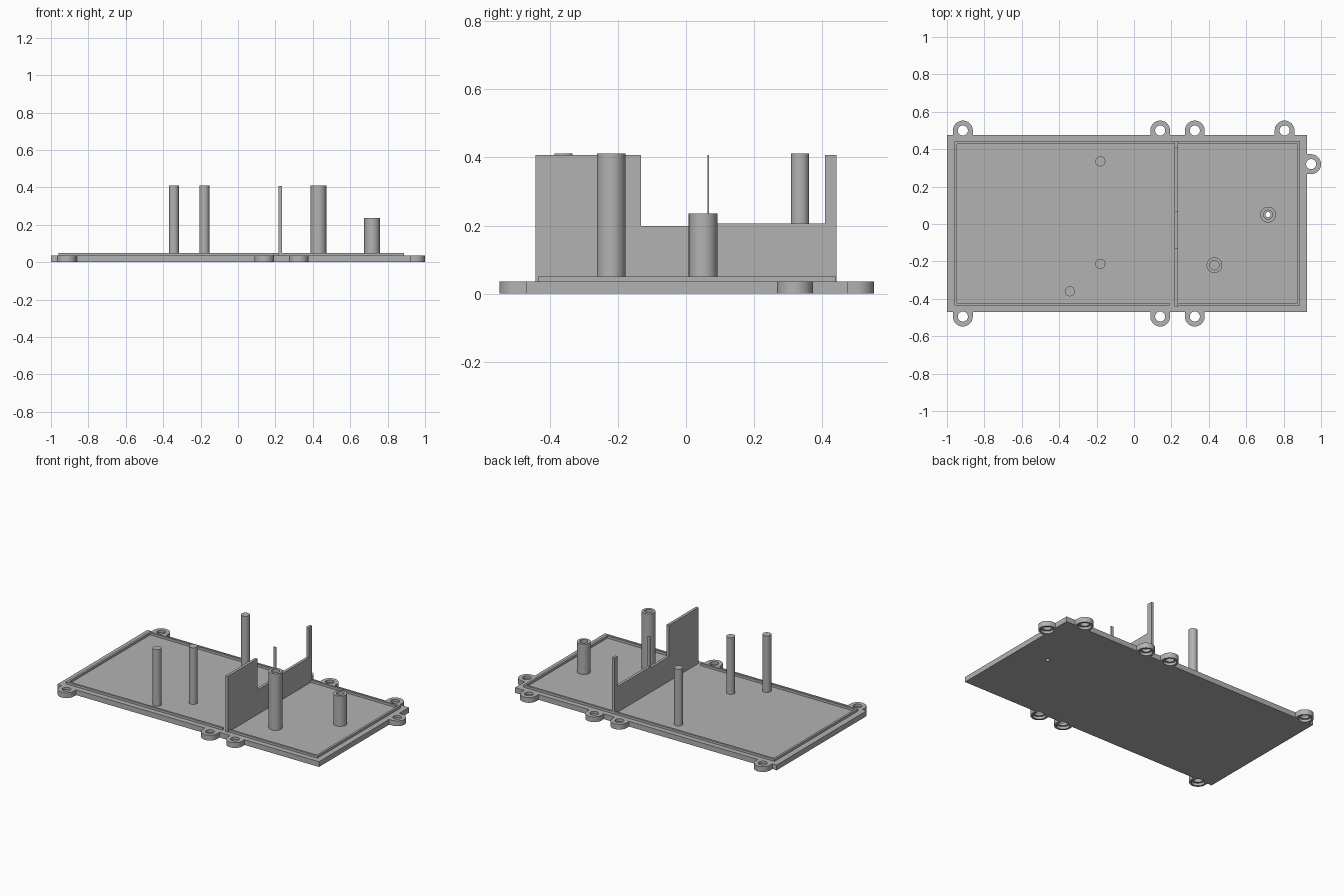
import bpy
import bmesh
from math import cos, sin, pi
from mathutils import Matrix

if "Cube" in bpy.data.objects:
    bpy.data.objects.remove(bpy.data.objects["Cube"], do_unlink=True)

grey = bpy.data.materials.new("plain_grey")
grey.use_nodes = True
grey.diffuse_color = (0.45, 0.45, 0.45, 1)
grey.node_tree.nodes["Principled BSDF"].inputs["Base Color"].default_value = grey.diffuse_color
parts = []


def circle(x, y, r, n=32):
    return [(x + r * cos(2 * pi * i / n), y + r * sin(2 * pi * i / n)) for i in range(n)]


def rect(x0, y0, x1, y1):
    return [(x0, y0), (x1, y0), (x1, y1), (x0, y1)]


def slab(name, loops, z0, z1, matrix=None):
    """Extrude an outline with holes from z0 to z1."""
    bm = bmesh.new()
    edges = []
    for loop in loops:
        vs = [bm.verts.new((x, y, z0)) for x, y in loop]
        edges += [bm.edges.new((a, b)) for a, b in zip(vs, vs[1:] + vs[:1])]
    bmesh.ops.triangle_fill(bm, edges=edges, use_beauty=True, normal=(0, 0, 1))
    ext = bmesh.ops.extrude_face_region(bm, geom=bm.faces[:], use_keep_orig=True)
    top = [v for v in ext["geom"] if isinstance(v, bmesh.types.BMVert)]
    bmesh.ops.translate(bm, verts=top, vec=(0, 0, z1 - z0))
    bmesh.ops.recalc_face_normals(bm, faces=bm.faces)
    if matrix:
        bm.transform(matrix)
    mesh = bpy.data.meshes.new(name)
    bm.to_mesh(mesh)
    bm.free()
    mesh.materials.append(grey)
    ob = bpy.data.objects.new(name, mesh)
    bpy.context.collection.objects.link(ob)
    parts.append(ob)


# Base outline with screw lugs around the rim
LEFT, RIGHT, FRONT, BACK = -1.0, 0.925, -0.47, 0.475
LUG_R = 0.053
TOP = 0.035
front_lugs = [(x, -0.495) for x in (-0.915, 0.14, 0.325)]
side_lugs = [(0.947, 0.32)]
back_lugs = [(x, 0.5) for x in (0.805, 0.325, 0.14, -0.915)]


def lug_path(x, y, angle, gap):
    arc = [(x + LUG_R * cos(angle + pi * (i / 16 - 0.5)),
            y + LUG_R * sin(angle + pi * (i / 16 - 0.5))) for i in range(17)]
    dx, dy = gap * cos(angle), gap * sin(angle)
    foot = lambda p: (p[0] - dx, p[1] - dy)
    return [foot(arc[0])] + arc + [foot(arc[-1])]


outline = [(LEFT, FRONT)]
for x, y in front_lugs:
    outline += lug_path(x, y, -pi / 2, FRONT - y)
outline.append((RIGHT, FRONT))
for x, y in side_lugs:
    outline += lug_path(x, y, 0, x - RIGHT)
outline.append((RIGHT, BACK))
for x, y in back_lugs:
    outline += lug_path(x, y, pi / 2, y - BACK)
outline.append((LEFT, BACK))

# Base plate: wide screw recesses below, narrow holes above
lugs = front_lugs + side_lugs + back_lugs
short_tube, tall_tube = (0.717, 0.05), (0.43, -0.22)
bore = circle(*short_tube, 0.014)
for name, r, z0, z1 in (("base_lower", 0.04, 0, 0.017), ("base_upper", 0.027, 0.017, TOP)):
    slab(name, [outline, bore] + [circle(x, y, r) for x, y in lugs], z0, z1)

# Locating lip, with a small gap in front of the divider
LIP = [(-0.96, -0.435), (0.19, -0.435), (0.19, -0.422), (-0.946, -0.422),
       (-0.946, 0.428), (0.874, 0.428), (0.874, -0.422), (0.226, -0.422),
       (0.226, -0.435), (0.888, -0.435), (0.888, 0.441), (-0.96, 0.441)]
slab("rim_lip", [LIP], TOP, 0.05)

# Stepped divider wall, drawn in y-z and stood up along x
wall = [(-0.442, TOP), (0.442, TOP), (0.442, 0.407), (0.408, 0.407), (0.408, 0.206),
        (0.067, 0.206), (0.067, 0.407), (0.063, 0.407), (0.063, 0.198),
        (-0.132, 0.198), (-0.132, 0.407), (-0.442, 0.407)]
stand_up = Matrix(((0, 0, 1, 0), (1, 0, 0, 0), (0, 1, 0, 0), (0, 0, 0, 1)))
slab("divider_wall", [wall], 0.217, 0.235, stand_up)

# Solid support posts
for i, (x, y) in enumerate([(-0.18, 0.335), (-0.18, -0.213), (-0.343, -0.36)]):
    slab(f"support_post_{i + 1}", [circle(x, y, 0.027, 20)], TOP, 0.411)

# Hollow screw tubes
slab("short_tube_lower", [circle(*short_tube, 0.042), bore], TOP, 0.19)
slab("short_tube_upper", [circle(*short_tube, 0.042), circle(*short_tube, 0.024)], 0.19, 0.236)
slab("tall_tube_lower", [circle(*tall_tube, 0.042)], TOP, 0.3)
slab("tall_tube_upper", [circle(*tall_tube, 0.042), circle(*tall_tube, 0.025)], 0.3, 0.411)

# Smooth round walls, keep corners crisp
bpy.ops.object.select_all(action="DESELECT")
for ob in parts:
    ob.select_set(True)
bpy.context.view_layer.objects.active = parts[0]
bpy.ops.object.shade_smooth_by_angle(angle=pi / 6)
